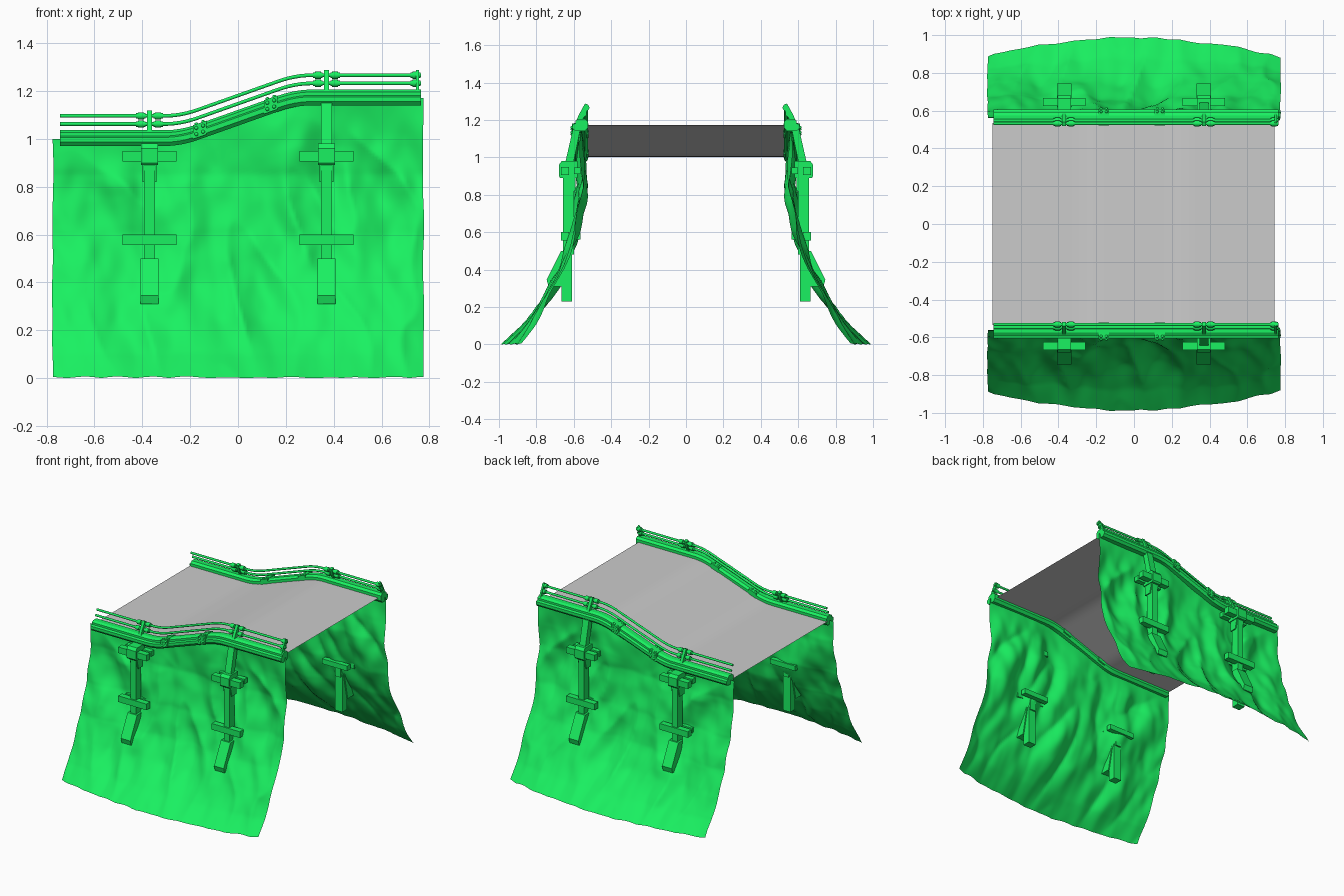
import bpy, bmesh, math
from mathutils import Vector, noise

if "Cube" in bpy.data.objects:
    bpy.data.objects.remove(bpy.data.objects["Cube"])

green = bpy.data.materials.new("green")
green.diffuse_color = (0.01, 0.88, 0.12, 1)
green.use_nodes = True
green.node_tree.nodes["Principled BSDF"].inputs["Base Color"].default_value = green.diffuse_color


def ramp(u, w=0.07):
    return 0 if u < -w else u if u > w else (u + w) ** 2 / (4 * w)


def path(x):
    """Height of the track along its length: flat, slope, flat."""
    return 1.0 + 0.17 / 0.48 * (ramp(x + 0.24) - ramp(x - 0.24))


def steps(a, b, n):
    return [a + (b - a) * i / n for i in range(n + 1)]


def circle(y, z, r, n=10):
    return [(y + r * math.cos(2 * math.pi * i / n), z + r * math.sin(2 * math.pi * i / n)) for i in range(n)]


def rect(y0, y1, z0, z1):
    return [(y0, z0), (y1, z0), (y1, z1), (y0, z1)]


def sweep(bm, profile, xs, follow=False):
    """Sweep a closed (y, z) profile along x, optionally following the track height."""
    rings = [[bm.verts.new((x, y, z + (path(x) if follow else 0))) for y, z in profile] for x in xs]
    n = len(profile)
    for a, b in zip(rings, rings[1:]):
        for i in range(n):
            bm.faces.new((a[i], a[(i + 1) % n], b[(i + 1) % n], b[i]))
    bm.faces.new(rings[0])
    bm.faces.new(rings[-1])


def finish(bm, name, smooth=None, colour=True, recalc=True):
    if recalc:
        bmesh.ops.recalc_face_normals(bm, faces=bm.faces[:])
    me = bpy.data.meshes.new(name)
    bm.to_mesh(me)
    bm.free()
    if smooth:
        me.shade_smooth()
        me.set_sharp_from_angle(angle=math.radians(smooth))
    ob = bpy.data.objects.new(name, me)
    bpy.context.collection.objects.link(ob)
    if colour:
        me.materials.append(green)
        mod = ob.modifiers.new("mirror", 'MIRROR')
        mod.use_axis = (False, True, False)
        mod.use_clip = False
        mod.use_mirror_merge = False
    return ob


def build(name, parts, smooth=None):
    bm = bmesh.new()
    for p in parts:
        sweep(bm, *p)
    return finish(bm, name, smooth)


# road deck: a thin sheet following the slope
bm = bmesh.new()
rows = [[bm.verts.new((x, y, path(x) + 0.003)) for y in (-0.535, 0.535)] for x in steps(-0.75, 0.745, 50)]
for a, b in zip(rows, rows[1:]):
    bm.faces.new((a[0], b[0], b[1], a[1]))
finish(bm, "road_deck", 30, colour=False, recalc=False)

# rocky side walls: flaring folded sheets
PROFILE = [(0, 0.885), (0.1, 0.815), (0.25, 0.735), (0.4, 0.665), (0.6, 0.6), (0.85, 0.555), (1.0, 0.56), (1.3, 0.565)]


def wall_y(x, z, top):
    for (z0, y0), (z1, y1) in zip(PROFILE, PROFILE[1:]):
        if z <= z1:
            y = y0 + (y1 - y0) * (z - z0) / (z1 - z0)
            break
    t = z / top
    y += 0.1 * (1 - (x / 0.78) ** 2) * max(0, 1 - t * 2.2) ** 2
    fade = min(1, (top - z) / 0.2) * min(1, 0.3 + z * 3)
    n = 0.045 * noise.noise(Vector((x * 4 + z * 1.5, z * 1.6, 5.3)))
    n += 0.035 * (0.45 - abs(noise.noise(Vector((x * 5 + z * 2, z * 2 - x, 1.7)))) * 1.8)
    n += 0.012 * noise.noise(Vector((x * 13, z * 8, 9.1)))
    y += n * fade
    # recess behind the supports
    g = math.exp(-((abs(x) - 0.37) / 0.08) ** 2)
    y -= 0.03 * g * max(0, min(1, (z - 0.3) / 0.15)) * fade
    return min(y, 1.0)


bm = bmesh.new()
NX, NZ = 120, 90
grid = []
for x in steps(-0.775, 0.775, NX):
    top = path(x) + 0.0
    col = []
    for j in range(NZ + 1):
        z = top * j / NZ
        edge = 0.006 * noise.noise(Vector((2.2, z * 5, x)))
        lift = 0.012 * abs(noise.noise(Vector((x * 7, 3.1, 0)))) * (1 - j / NZ) ** 8
        col.append(bm.verts.new((x + edge, wall_y(x, z, top), z + lift)))
    grid.append(col)
for a, b in zip(grid, grid[1:]):
    for j in range(NZ):
        bm.faces.new((a[j], a[j + 1], b[j + 1], b[j]))
finish(bm, "rock_wall", 60, recalc=False)

# edge beam with a stepped section, plus a lower lip
xs = steps(-0.745, 0.765, 60)
beam = [(0.525, -0.012), (0.525, 0.022), (0.54, 0.036), (0.575, 0.036), (0.59, 0.026), (0.59, 0.012),
        (0.606, 0.006), (0.606, -0.014), (0.592, -0.03), (0.54, -0.03)]
build("edge_beam", [(beam, xs, True)], 25)

# two guard rails
RAILS = [(0.532, 0.096), (0.548, 0.062)]
build("guard_rails", [(circle(y, z, 0.008), xs, True) for y, z in RAILS], 50)

# rail clamps: sleeves on each pipe and a leaning stanchion
parts = []
stanchion = [(0.555, 0.03), (0.585, 0.03), (0.572, 0.06), (0.54, 0.118), (0.52, 0.11), (0.535, 0.06)]
for cx, offs in ((-0.37, (-0.036, 0.036)), (0.37, (-0.036, 0.036)), (0.75, (-0.008,))):
    for y, z in RAILS:
        for o in offs:
            parts.append((circle(y, z, 0.016), [cx + o - 0.013, cx + o + 0.013], True))
            parts.append((circle(y, z, 0.012), [cx + o - 0.02, cx + o + 0.02], True))
    w = 0.01 if len(offs) > 1 else 0.006
    parts.append((stanchion, [cx - w, cx + w], True))
build("rail_clamps", parts, 40)

# beam splice plates and bolts
build("splice_plates", [(rect(0.521, 0.61, -0.02, 0.038), [cx - 0.028, cx, cx + 0.028], True)
                        for cx in (-0.16, 0.137)])
bm = bmesh.new()
for cx in (-0.16, 0.137):
    for dx in (-0.014, 0.014):
        for y, z in ((0.61, 0.022), (0.61, -0.004), (0.54, 0.038), (0.595, 0.038)):
            v = bmesh.ops.create_icosphere(bm, subdivisions=2, radius=0.008)["verts"]
            bmesh.ops.translate(bm, verts=v, vec=(cx + dx, y, z + path(cx + dx)))
finish(bm, "splice_bolts", 60)

# supports: strut, head, post, foot and cross bars
posts, bars = [], []
for cx in (-0.37, 0.37):
    def pair(w):
        return [cx - w, cx + w]
    zt = path(cx) - 0.02
    posts += [
        ([(0.565, zt), (0.605, zt), (0.655, 0.93), (0.61, 0.93)], pair(0.024)),
        ([(0.58, 0.89), (0.672, 0.89), (0.68, 0.9), (0.68, 0.96), (0.665, 0.98), (0.58, 0.98)], pair(0.036)),
        ([(0.59, 0.82), (0.64, 0.82), (0.66, 0.9), (0.59, 0.9)], pair(0.03)),
        (rect(0.6, 0.658, 0.48, 0.92), pair(0.022)),
        (rect(0.61, 0.665, 0.23, 0.5), pair(0.03)),
        ([(0.62, 0.5), (0.668, 0.5), (0.745, 0.345), (0.735, 0.31), (0.66, 0.31)], pair(0.038)),
    ]
    for z in (0.928, 0.578):
        bars.append((rect(0.625, 0.668, z - 0.022, z + 0.022), pair(0.112)))
        bars.append((rect(0.565, 0.6, z - 0.018, z + 0.018), pair(0.1)))
build("support_posts", posts)
build("cross_bars", bars)
